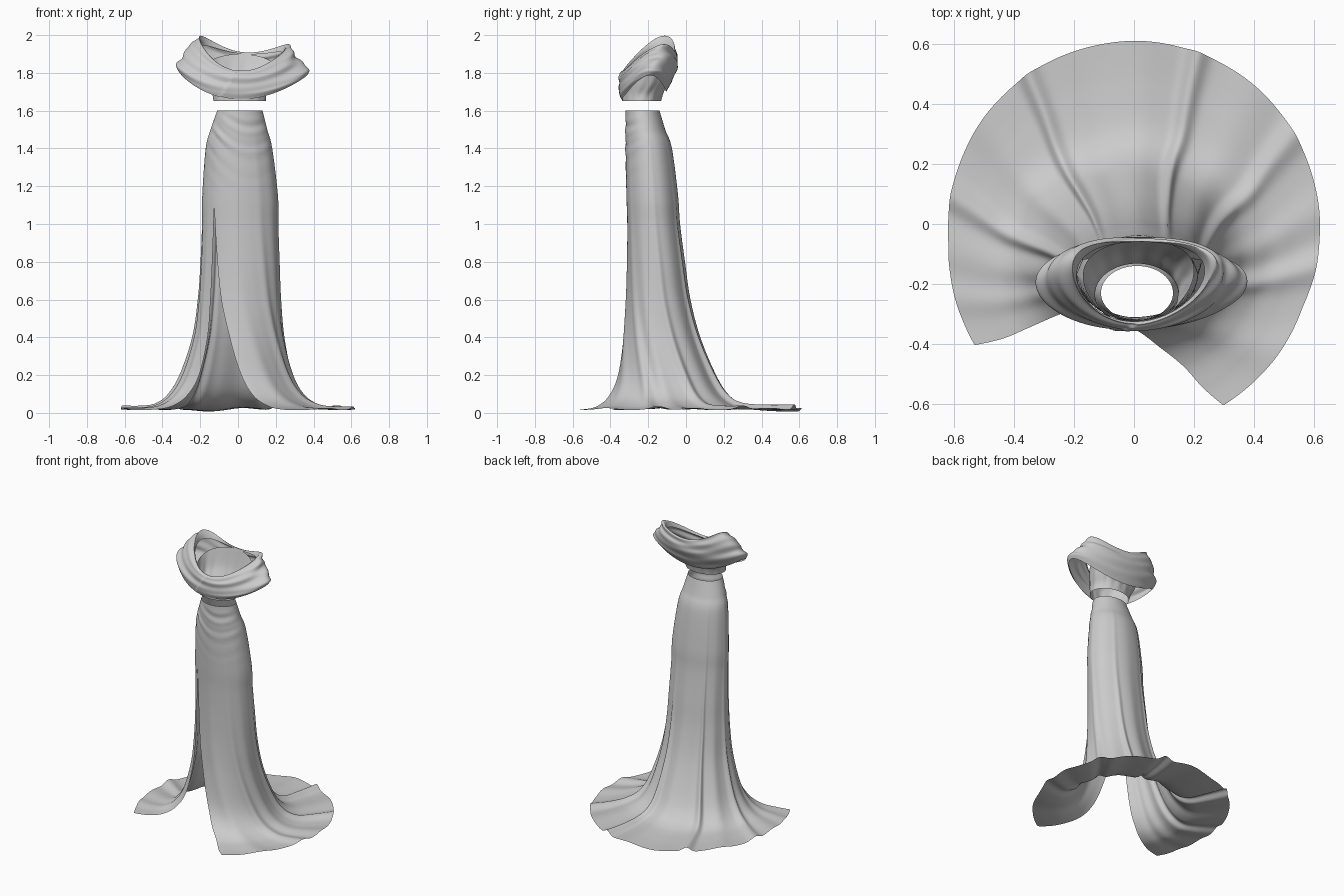
import bpy, bmesh
from math import sin, cos, pi, radians, exp
from mathutils import Vector

if "Cube" in bpy.data.objects:
    bpy.data.objects.remove(bpy.data.objects["Cube"])


def spline(rows, t):
    """Catmull-Rom through a list of equal-length rows, t in 0..len-1."""
    i = min(int(t), len(rows) - 2)
    f = t - i
    a, b, c, d = (rows[max(0, min(len(rows) - 1, i + k))] for k in (-1, 0, 1, 2))
    return [0.5 * (2 * q + (r - p) * f + (2 * p - 5 * q + 4 * r - s) * f * f
                   + (3 * q - p - 3 * r + s) * f ** 3) for p, q, r, s in zip(a, b, c, d)]


def sheet(name, fn, rows, cols):
    """Grid surface fn(s, t) with s, t in 0..1; coincident edges get welded."""
    bm = bmesh.new()
    g = [[bm.verts.new(fn(i / rows, j / cols)) for j in range(cols + 1)] for i in range(rows + 1)]
    for i in range(rows):
        for j in range(cols):
            bm.faces.new((g[i][j], g[i + 1][j], g[i + 1][j + 1], g[i][j + 1]))
    bmesh.ops.remove_doubles(bm, verts=bm.verts, dist=0.0004)
    bmesh.ops.recalc_face_normals(bm, faces=bm.faces)
    me = bpy.data.meshes.new(name)
    bm.to_mesh(me)
    bm.free()
    ob = bpy.data.objects.new(name, me)
    bpy.context.collection.objects.link(ob)
    for p in me.polygons:
        p.use_smooth = True
    return ob


# Skirt levels: z, x min, x max, y min, y max, slit angles, radial and vertical fold depth
LEVELS = [
    (1.60, -.11, .13, -.32, -.14, -134, 226, 0, 0),
    (1.50, -.145, .155, -.32, -.11, -134, 226, 0, 0),
    (1.40, -.17, .18, -.32, -.075, -134, 226, .001, 0),
    (1.15, -.187, .209, -.315, -.043, -134, 226, .002, 0),
    (1.00, -.187, .21, -.31, -.033, -132, 225, .003, 0),
    (.80, -.193, .215, -.31, -.008, -126, 224, .005, 0),
    (.60, -.205, .222, -.315, .02, -117, 224, .007, 0),
    (.40, -.23, .24, -.33, .07, -102, 225, .011, 0),
    (.20, -.29, .285, -.36, .15, -86, 225, .016, .002),
    (.09, -.355, .345, -.41, .22, -76, 222, .016, .006),
    (.035, -.43, .43, -.48, .31, -69, 219, .01, .012),
    (.018, -.52, .52, -.57, .46, -65, 217, .003, .016),
    (.016, -.62, .62, -.64, .61, -63, 216, .002, .018),
]
# Fold lines as (hem angle, half width, strength)
FOLDS = [(-38, 6, .5), (-10, 4, .9), (8, 5, .5), (32, 3.5, 1.1), (52, 7, .5), (71, 2.5, 1.4), (90, 6, .5),
         (108, 6, -.4), (126, 2.5, 1.4), (148, 6, .6), (172, 3.5, 1.1), (190, 6, .6), (204, 4, .5)]


def fold(u):
    hem = 90 + u * (127 if u > 0 else 153)
    return sum(k * (1 - .6 * (hem - a) / w) * exp(-((hem - a) / w) ** 2 / 2) for a, w, k in FOLDS)


def skirt_point(s, t):
    z, x0, x1, y0, y1, a0, a1, ar, az = spline(LEVELS, s * (len(LEVELS) - 1))
    u = 2 * t - 1
    th = radians(90 + u * ((a1 - 90) if u > 0 else (90 - a0)))
    f = fold(u)
    low = max(0, min(1, (.3 - z) / .3))
    k = 1 + .07 * low ** 3 * max(0, abs(u) - .75) * 4
    d = ar * f
    # gathers hanging in curves from the waist across the front of the hip
    x = (x0 + x1) / 2 + (x1 - x0) / 2 * cos(th)
    if sin(th) < 0 and z > 1.15:
        q = x + .11
        h = 1.6 - (z + 1.2 * q - 3.4 * q * q)
        d += (.0022 * (sin(h * 68) + .5 * sin(h * 113 + 1)) * min(1, -sin(th) * 1.5)
              * min(1, (z - 1.15) * 3) * min(1, (1.6 - z) * 14))
    rx, ry = (x1 - x0) / 2 * k + d, (y1 - y0) / 2 * k + d
    return ((x0 + x1) / 2 + rx * cos(th), (y0 + y1) / 2 + ry * sin(th), max(.006, z + az * f))


sheet("skirt", skirt_point, 140, 300)


def ring(right, front, left, back, th):
    """Smooth closed loop through four points placed at the quarter turns."""
    r, f, l, b = map(Vector, (right, front, left, back))
    return ((r + f + l + b) / 4 + (r - l) / 2 * cos(th) + (b - f) / 2 * sin(th)
            + (r + l - f - b) / 4 * cos(2 * th))


# Fitted bodice below the drape
BODY = [
    ((.148, -.235, 1.65), (.01, -.338, 1.65), (-.13, -.235, 1.65), (.01, -.132, 1.65)),
    ((.15, -.225, 1.69), (.01, -.34, 1.69), (-.135, -.225, 1.69), (.01, -.118, 1.70)),
    ((.172, -.195, 1.745), (.01, -.345, 1.74), (-.152, -.195, 1.745), (.01, -.085, 1.78)),
    ((.2, -.165, 1.825), (.005, -.33, 1.79), (-.17, -.165, 1.84), (.03, -.056, 1.90)),
]
# Off-shoulder drape, from rolled inner neckline over the top and down to the hem
DRAPE = [
    ((.235, -.165, 1.90), (.0, -.325, 1.80), (-.19, -.16, 1.935), (.03, -.06, 1.90)),
    ((.262, -.15, 1.945), (.0, -.332, 1.81), (-.203, -.14, 1.99), (.03, -.056, 1.91)),
    ((.29, -.16, 1.915), (.01, -.347, 1.79), (-.25, -.155, 1.95), (.02, -.046, 1.88)),
    ((.325, -.175, 1.865), (.01, -.352, 1.75), (-.295, -.175, 1.89), (.02, -.045, 1.83)),
    ((.378, -.19, 1.815), (.005, -.352, 1.70), (-.325, -.195, 1.835), (.01, -.07, 1.765)),
    ((.362, -.20, 1.785), (.0, -.343, 1.66), (-.307, -.205, 1.80), (.01, -.105, 1.70)),
]


def loop_point(rows, s, th):
    flat = [[c for p in r for c in p] for r in rows]
    v = spline(flat, s * (len(rows) - 1))
    return ring(v[0:3], v[3:6], v[6:9], v[9:12], th)


def body_point(s, t):
    th = 2 * pi * t
    p = loop_point(BODY, s, th)
    d = .002 * sin(14 * th) * sin(pi * s)          # soft vertical gathers
    return p + Vector((cos(th), sin(th), 0)) * d


def drape_point(s, t):
    th = 2 * pi * t
    p = loop_point(DRAPE, s, th)
    # uneven pleats run along the band, slanting down to the wrapped front
    slant = .35 * sin(th + .5) + .22 * sin(2 * th)
    w = .7 * sin(2 * pi * (3.1 * s + slant)) + .5 * sin(2 * pi * (5.3 * s - slant) + 1)
    d = .0065 * w * min(1, s * 4) * min(1, (1 - s) * 5 + .2)
    d *= .5 + .5 * abs(cos(th))
    # overlap step where the right side crosses over the left, below the V neckline
    cross = .01 - .13 * max(0, s - .2)
    if sin(th) < 0:
        over = p.x - cross
        d += .008 * min(1, s * 3) * (exp(-over / .06) if over > 0 else exp(over / .004))
    return p + Vector((cos(th) * .8, sin(th) * .8, .5)) * d


sheet("bodice", body_point, 24, 120)
sheet("shoulder_drape", drape_point, 80, 240)
